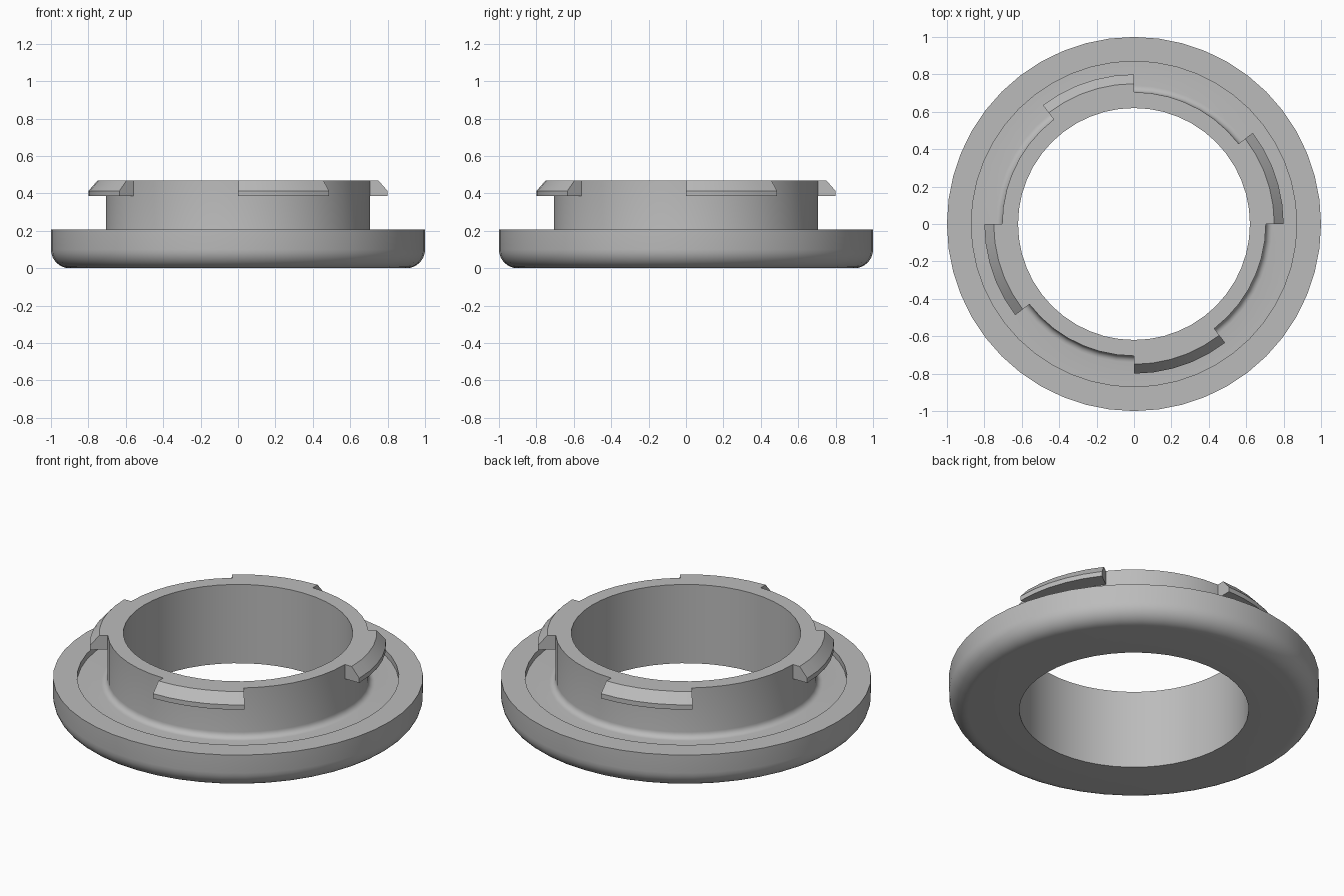
import bpy
import bmesh
from math import cos, sin, radians, pi

SEGMENTS = 48
STEP = 2 * pi / SEGMENTS

cube = bpy.data.objects.get("Cube")
if cube:
    bpy.data.objects.remove(cube, do_unlink=True)

grey = bpy.data.materials.new("plain grey")
grey.use_nodes = True
GREY = (0.5, 0.5, 0.5, 1)
grey.diffuse_color = GREY
grey.node_tree.nodes["Principled BSDF"].inputs["Base Color"].default_value = GREY


def arc(cx, cz, r, start, end, n):
    """Points (radius, z) along an arc of the profile."""
    angles = [radians(start + (end - start) * i / n) for i in range(n + 1)]
    return [(cx + r * cos(a), cz + r * sin(a)) for a in angles]


def sweep(name, profile, start=0, steps=SEGMENTS):
    """Turn a closed (radius, z) profile around z, fully or in part."""
    closed = steps == SEGMENTS
    bm = bmesh.new()
    rings = []
    for i in range(steps if closed else steps + 1):
        a = start + i * STEP
        rings.append([bm.verts.new((r * cos(a), r * sin(a), z)) for r, z in profile])
    n = len(profile)
    for i in range(steps):
        a, b = rings[i], rings[(i + 1) % len(rings)]
        for j in range(n):
            k = (j + 1) % n
            bm.faces.new((a[j], b[j], b[k], a[k]))
    if not closed:
        bm.faces.new(rings[0])
        bm.faces.new(rings[-1])
    bmesh.ops.recalc_face_normals(bm, faces=bm.faces)
    mesh = bpy.data.meshes.new(name)
    bm.to_mesh(mesh)
    bm.free()
    mesh.materials.append(grey)
    obj = bpy.data.objects.new(name, mesh)
    bpy.context.collection.objects.link(obj)
    bpy.ops.object.select_all(action="DESELECT")
    obj.select_set(True)
    bpy.context.view_layer.objects.active = obj
    bpy.ops.object.shade_smooth_by_angle(angle=radians(30))
    return obj


# Flange with rounded lower rim, shallow recess, filleted collar and open bore
inner, collar, top, rim_top, floor = 0.62, 0.705, 0.47, 0.207, 0.172
body = [(inner, 0)]
body += arc(0.9, 0.1, 0.1, -90, 0, 8)
body += [(1, rim_top), (0.87, rim_top), (0.87, floor)]
body += arc(collar + 0.035, floor + 0.035, 0.035, 270, 180, 5)
body += [(collar, top), (inner, top)]
sweep("flanged_collar", body)

# Four bayonet lugs with a sloping upper edge
lug = [(0.69, 0.385), (0.8, 0.385), (0.8, 0.413), (0.75, top), (0.69, top)]
for i in range(4):
    sweep(f"bayonet_lug_{i + 1}", lug, i * pi / 2, 5)
